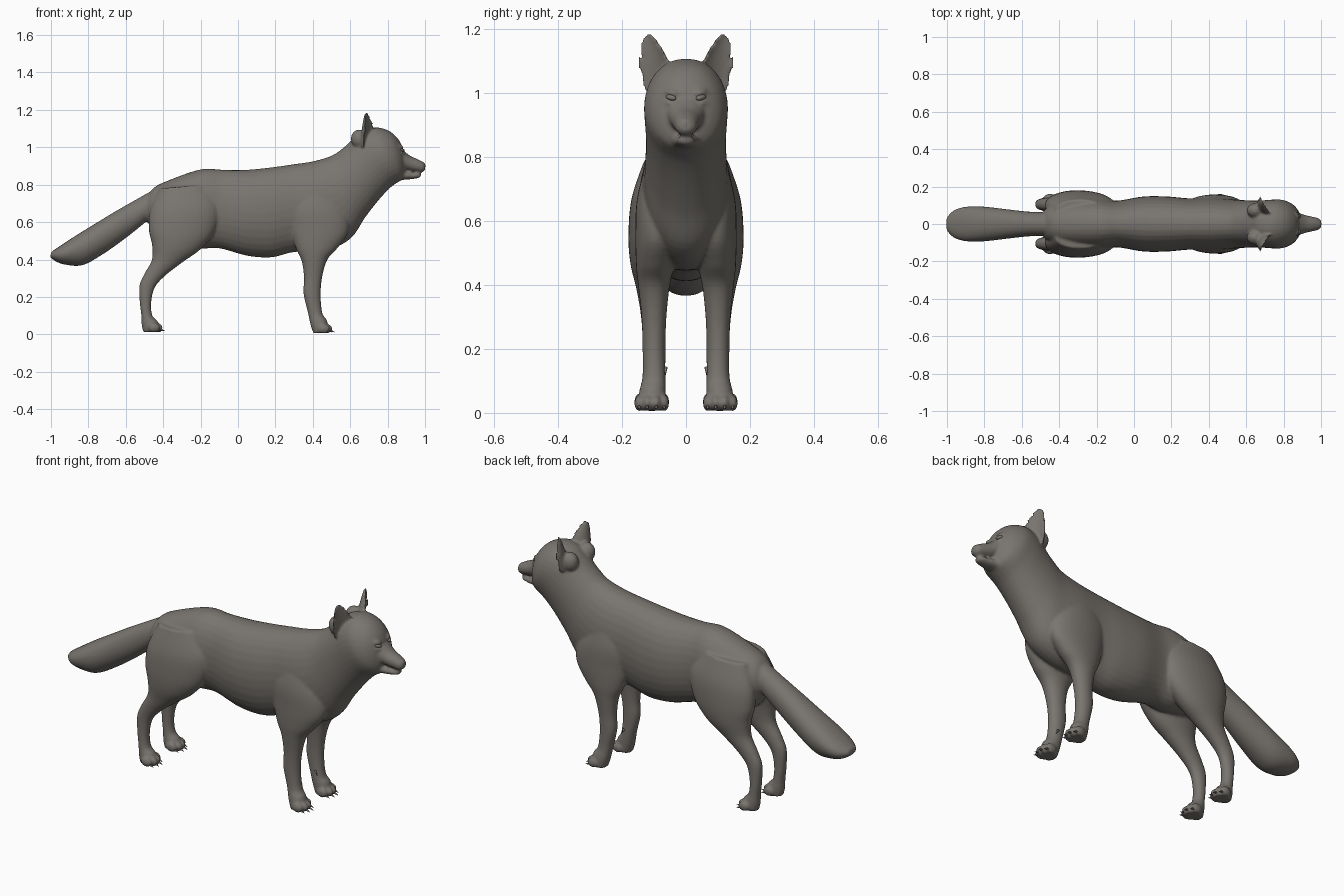
import bpy, bmesh, math
from mathutils import Vector, Matrix

fur = bpy.data.materials.new("grey_brown_fur")
fur.diffuse_color = (0.19, 0.175, 0.157, 1)


def spline(rows, steps=5):
    """Catmull-Rom interpolation of station rows."""
    out = []
    n = len(rows)
    for i in range(n - 1):
        quad = zip(rows[max(i - 1, 0)], rows[i], rows[i + 1], rows[min(i + 2, n - 1)])
        quad = list(quad)
        for k in range(steps):
            t = k / steps
            out.append([0.5 * (2 * b + (c - a) * t + (2 * a - 5 * b + 4 * c - d) * t * t
                               + (3 * b - a - 3 * c + d) * t ** 3) for a, b, c, d in quad])
    out.append(list(rows[-1]))
    return out


def skin(bm, rings):
    """Join rings of points into a closed tube."""
    loops = [[bm.verts.new(p) for p in r] for r in rings]
    n = len(loops[0])
    for a, b in zip(loops, loops[1:]):
        for i in range(n):
            j = (i + 1) % n
            bm.faces.new((a[i], a[j], b[j], b[i]))
    bm.faces.new(loops[0][::-1])
    bm.faces.new(loops[-1])


def loft(bm, rows, side=1, seg=32):
    """Oval sections; each row is x1, z1, x2, z2, centre y, half width."""
    rings = []
    for x1, z1, x2, z2, y, w in spline(rows):
        ring = []
        for i in range(seg):
            a = 2 * math.pi * i / seg
            c, s = math.cos(a) / 2, math.sin(a)
            s = math.copysign(abs(s) ** 0.9, s)
            ring.append(((x1 + x2) / 2 + (x1 - x2) * c, side * (y + w * s),
                         (z1 + z2) / 2 + (z1 - z2) * c))
        rings.append(ring)
    skin(bm, rings)


def ball(bm, pos, size, rot=None):
    m = Matrix.Translation(pos) @ (rot or Matrix()) @ Matrix.Diagonal((*size, 1))
    bmesh.ops.create_uvsphere(bm, u_segments=20, v_segments=12, radius=1, matrix=m)


def ear(bm, side):
    """Crescent sections give a cupped ear that opens forward and outward."""
    rows = [(0.69, 0.084, 1.00, 0.048, 0.052), (0.697, 0.09, 1.05, 0.057, 0.054),
            (0.698, 0.099, 1.10, 0.053, 0.046), (0.695, 0.108, 1.14, 0.040, 0.034),
            (0.691, 0.116, 1.17, 0.024, 0.022), (0.69, 0.119, 1.186, 0.010, 0.012)]
    f, u = Vector((0.86, 0.5, 0)), Vector((-0.5, 0.86, 0))
    rings = []
    for x, y, z, a, b in spline(rows):
        ring = []
        for i in range(28):
            t = 2 * math.pi * i / 28
            s = math.sin(t)
            d = -b * s if s > 0 else 0.45 * b * s
            p = Vector((x, y, z)) + u * a * math.cos(t) + f * (d + 0.3 * b)
            ring.append((p.x, side * p.y, p.z))
        rings.append(ring)
    skin(bm, rings)


def finish(bm, name):
    bmesh.ops.recalc_face_normals(bm, faces=bm.faces)
    for f in bm.faces:
        f.smooth = True
    me = bpy.data.meshes.new(name)
    bm.to_mesh(me)
    bm.free()
    me.materials.append(fur)
    ob = bpy.data.objects.new(name, me)
    bpy.context.collection.objects.link(ob)
    return ob


body = bmesh.new()

# torso, neck and skull: top x/z, bottom x/z, y, half width
loft(body, [
    (-0.50, 0.70, -0.49, 0.62, 0, 0.05), (-0.46, 0.775, -0.47, 0.58, 0, 0.085),
    (-0.38, 0.82, -0.40, 0.50, 0, 0.12), (-0.20, 0.882, -0.22, 0.46, 0, 0.135),
    (-0.08, 0.88, -0.10, 0.46, 0, 0.125), (0.05, 0.88, 0.05, 0.42, 0, 0.147),
    (0.18, 0.893, 0.18, 0.412, 0, 0.147), (0.30, 0.91, 0.30, 0.44, 0, 0.137),
    (0.40, 0.925, 0.47, 0.45, 0, 0.14), (0.50, 0.955, 0.60, 0.51, 0, 0.13),
    (0.56, 0.995, 0.68, 0.625, 0, 0.126), (0.61, 1.04, 0.75, 0.715, 0, 0.126),
    (0.66, 1.085, 0.81, 0.78, 0, 0.13), (0.72, 1.105, 0.85, 0.81, 0, 0.13),
    (0.77, 1.102, 0.875, 0.825, 0, 0.117), (0.82, 1.08, 0.885, 0.84, 0, 0.097),
    (0.86, 1.04, 0.893, 0.86, 0, 0.067), (0.88, 1.00, 0.895, 0.88, 0, 0.03)])

# upper muzzle, lower jaw and nose
loft(body, [
    (0.84, 1.00, 0.84, 0.88, 0, 0.08), (0.88, 0.985, 0.875, 0.883, 0, 0.061),
    (0.92, 0.955, 0.92, 0.874, 0, 0.047), (0.96, 0.937, 0.96, 0.868, 0, 0.038),
    (0.987, 0.922, 0.987, 0.868, 0, 0.031), (1.001, 0.905, 1.001, 0.88, 0, 0.018)])
loft(body, [
    (0.83, 0.89, 0.83, 0.82, 0, 0.07), (0.88, 0.878, 0.885, 0.826, 0, 0.045),
    (0.93, 0.866, 0.93, 0.83, 0, 0.033), (0.965, 0.862, 0.965, 0.836, 0, 0.026),
    (0.98, 0.858, 0.978, 0.844, 0, 0.014)])
ball(body, (0.986, 0, 0.907), (0.017, 0.02, 0.015))

# bushy tail
loft(body, [
    (-0.36, 0.80, -0.42, 0.66, 0, 0.05), (-0.45, 0.772, -0.50, 0.595, 0, 0.062),
    (-0.55, 0.718, -0.60, 0.515, 0, 0.067), (-0.66, 0.655, -0.72, 0.43, 0, 0.08),
    (-0.78, 0.582, -0.83, 0.37, 0, 0.093), (-0.88, 0.52, -0.92, 0.372, 0, 0.092),
    (-0.955, 0.47, -0.97, 0.388, 0, 0.073), (-1.0, 0.44, -1.003, 0.41, 0, 0.035)])

hind_leg = [
    (-0.42, 0.78, -0.16, 0.80, 0.07, 0.06), (-0.47, 0.66, -0.10, 0.68, 0.09, 0.08),
    (-0.477, 0.56, -0.125, 0.55, 0.10, 0.08), (-0.46, 0.48, -0.20, 0.455, 0.105, 0.069),
    (-0.46, 0.40, -0.30, 0.383, 0.105, 0.051), (-0.50, 0.325, -0.39, 0.313, 0.105, 0.038),
    (-0.527, 0.26, -0.445, 0.25, 0.105, 0.032), (-0.525, 0.17, -0.464, 0.17, 0.105, 0.030),
    (-0.517, 0.10, -0.458, 0.10, 0.105, 0.032), (-0.515, 0.05, -0.43, 0.07, 0.105, 0.037),
    (-0.507, 0.013, -0.41, 0.013, 0.105, 0.037)]
front_leg = [
    (0.33, 0.80, 0.50, 0.80, 0.07, 0.05), (0.27, 0.68, 0.58, 0.66, 0.082, 0.071),
    (0.28, 0.57, 0.59, 0.55, 0.087, 0.071), (0.31, 0.46, 0.535, 0.465, 0.096, 0.060),
    (0.341, 0.39, 0.478, 0.40, 0.10, 0.049), (0.353, 0.30, 0.449, 0.30, 0.10, 0.039),
    (0.350, 0.22, 0.442, 0.20, 0.10, 0.036), (0.373, 0.12, 0.452, 0.11, 0.10, 0.036),
    (0.388, 0.05, 0.475, 0.075, 0.105, 0.042), (0.403, 0.006, 0.485, 0.010, 0.107, 0.042)]

claws = bmesh.new()
eyes = bmesh.new()


def claw(x, y, z, pitch=110):
    m = Matrix.Translation((x, y, z)) @ Matrix.Rotation(math.radians(pitch), 4, 'Y')
    bmesh.ops.create_cone(claws, cap_ends=True, segments=10, radius1=0.0065,
                          radius2=0.0008, depth=0.026, matrix=m)


for side in (1, -1):
    loft(body, hind_leg, side)
    loft(body, front_leg, side)
    # paws: four toes, each with a claw
    for tip, z in ((0.503, 0.030), (-0.405, 0.036)):
        for dy in (-0.039, -0.014, 0.014, 0.039):
            back = 0.016 if abs(dy) > 0.02 else 0
            y = side * (0.107 + dy)
            ball(body, (tip - 0.028 - back, y, z), (0.031, 0.0155, 0.025))
            claw(tip + 0.003 - back, y, z - 0.014)
    # dewclaw on the inner wrist
    claw(0.425, side * 0.064, 0.13, 150)
    # ears with their fur-covered roots
    ear(body, side)
    ball(body, (0.648, side * 0.072, 1.045), (0.045, 0.04, 0.05))
    # brow, cheek and almond eye
    tilt = Matrix.Rotation(side * math.radians(40), 4, 'Z') @ Matrix.Rotation(side * math.radians(12), 4, 'X')
    ball(body, (0.866, side * 0.046, 1.001), (0.016, 0.026, 0.011), tilt)
    ball(body, (0.872, side * 0.05, 0.968), (0.016, 0.024, 0.009), tilt)
    ball(eyes, (0.876, side * 0.047, 0.985), (0.011, 0.019, 0.009), tilt)
    ball(body, (0.825, side * 0.066, 0.905), (0.05, 0.035, 0.045))

# fuse the body parts into one smooth skin
ob = finish(body, "body")
rm = ob.modifiers.new("fuse", 'REMESH')
rm.mode = 'VOXEL'
rm.voxel_size = 0.007
rm.use_smooth_shade = True
sm = ob.modifiers.new("soften", 'SMOOTH')
sm.factor = 0.5
sm.iterations = 5
finish(claws, "claws")
finish(eyes, "eyes")
